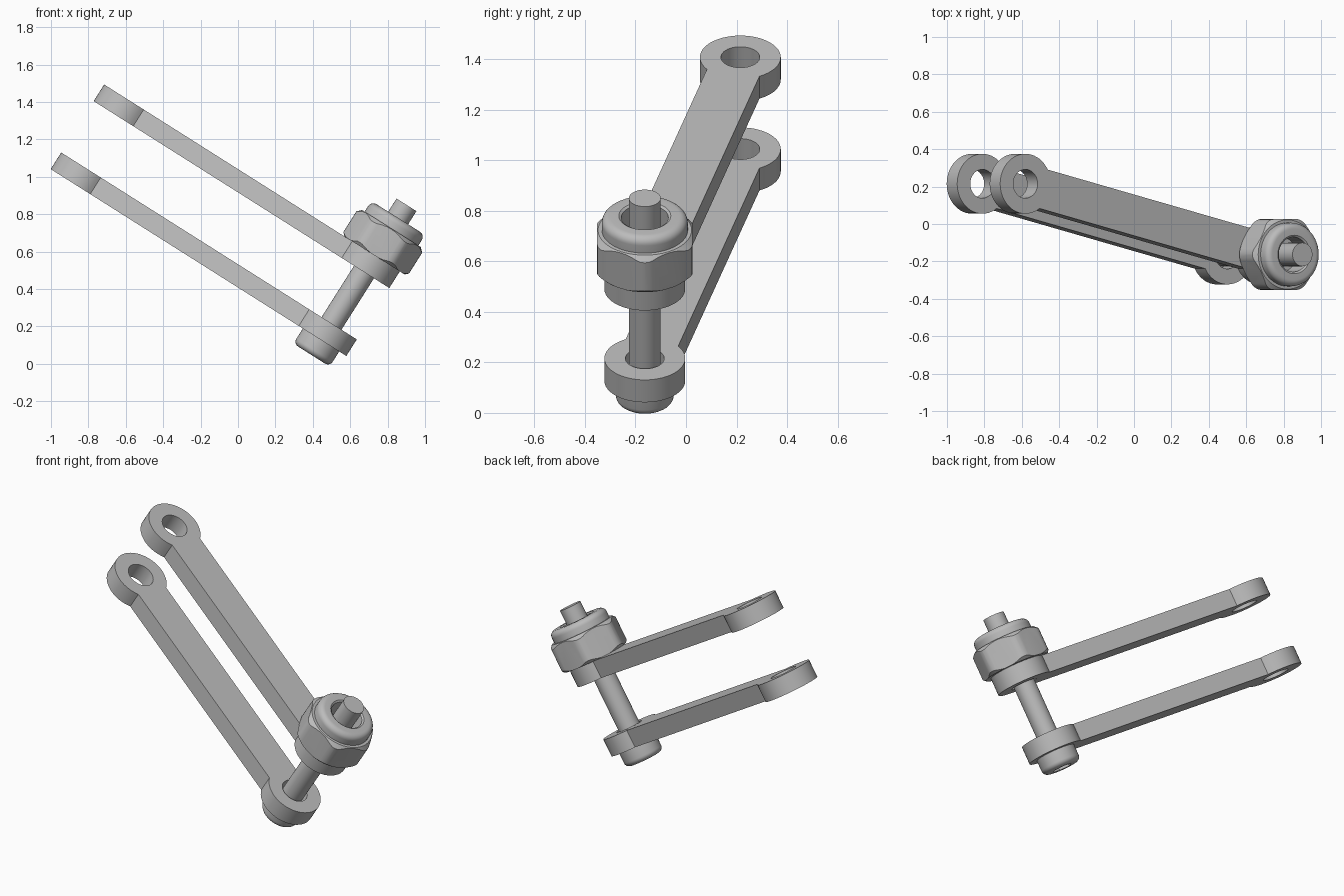
import bpy, bmesh
from math import sin, cos, pi, asin, atan2, hypot, radians
from mathutils import Matrix

if "Cube" in bpy.data.objects:
    bpy.data.objects.remove(bpy.data.objects["Cube"])

steel = bpy.data.materials.new("grey steel")
steel.use_nodes = True
GREY = (0.5, 0.5, 0.5, 1)
steel.diffuse_color = GREY
steel.node_tree.nodes["Principled BSDF"].inputs["Base Color"].default_value = GREY

# Assembly frame: local z is the bolt axis, origin on the lower link's top face
FRAME = Matrix.Translation((0.5, -0.163, 0.216)) @ Matrix.Rotation(radians(32.3), 4, 'Y')
THICK, GAP = 0.105, 0.43
EYE, HOLE, HALF_BAR, SHAFT = 0.16, 0.077, 0.107, 0.063
REACH, SIDE = -1.55, 0.378


def place(obj, matrix=Matrix()):
    obj.matrix_world = FRAME @ matrix
    obj.data.materials.clear()
    obj.data.materials.append(steel)
    bpy.ops.object.select_all(action='DESELECT')
    obj.select_set(True)
    bpy.context.view_layer.objects.active = obj
    bpy.ops.object.shade_smooth_by_angle(angle=radians(35))
    return obj


def new_object(name, bm):
    bmesh.ops.recalc_face_normals(bm, faces=bm.faces)
    mesh = bpy.data.meshes.new(name)
    bm.to_mesh(mesh)
    bm.free()
    obj = bpy.data.objects.new(name, mesh)
    bpy.context.collection.objects.link(obj)
    return obj


def lathe(name, profile, closed=False, steps=48):
    """Spin (radius, height) points about local z."""
    bm = bmesh.new()
    verts = [bm.verts.new((r, 0, z)) for r, z in profile]
    edges = [bm.edges.new(pair) for pair in zip(verts, verts[1:])]
    if closed:
        edges.append(bm.edges.new((verts[-1], verts[0])))
    bmesh.ops.spin(bm, geom=verts + edges, cent=(0, 0, 0), axis=(0, 0, 1),
                   angle=2 * pi, steps=steps, use_merge=True)
    bmesh.ops.remove_doubles(bm, verts=bm.verts, dist=1e-5)
    return new_object(name, bm)


def hex_prism(name, radius, bottom, top, turn, bevel=0):
    bm = bmesh.new()
    matrix = Matrix.Translation((0, 0, (bottom + top) / 2)) @ Matrix.Rotation(turn, 4, 'Z')
    bmesh.ops.create_cone(bm, cap_ends=True, segments=6, radius1=radius,
                          radius2=radius, depth=top - bottom, matrix=matrix)
    if bevel:
        uprights = [e for e in bm.edges if abs(e.verts[0].co.z - e.verts[1].co.z) > 0.01]
        bmesh.ops.bevel(bm, geom=uprights, offset=bevel, segments=4,
                        profile=0.5, affect='EDGES')
    return new_object(name, bm)


def boolean(obj, cutter, operation):
    mod = obj.modifiers.new("shape", 'BOOLEAN')
    mod.operation, mod.solver, mod.object = operation, 'EXACT', cutter
    bpy.context.view_layer.update()
    mesh = bpy.data.meshes.new_from_object(
        obj.evaluated_get(bpy.context.evaluated_depsgraph_get()))
    obj.modifiers.clear()
    obj.data = mesh
    bpy.data.objects.remove(cutter)


def arc(cx, radius, start, end, steps):
    return [(cx + radius * cos(start + (end - start) * i / steps),
             radius * sin(start + (end - start) * i / steps)) for i in range(steps + 1)]


# Links: a bar with a drilled round eye at each end
length = hypot(REACH, SIDE)
join = asin(HALF_BAR / EYE)
outline = arc(0, EYE, join, 2 * pi - join, 40) + arc(length, EYE, join - pi, pi - join, 40)
holes = [arc(x, HOLE, 0, 2 * pi, 40)[:-1] for x in (0, length)]


def link(name, top):
    curve = bpy.data.curves.new(name, 'CURVE')
    curve.dimensions, curve.fill_mode = '2D', 'BOTH'
    curve.extrude = THICK / 2
    for loop in [outline] + holes:
        spline = curve.splines.new('POLY')
        spline.points.add(len(loop) - 1)
        for point, (x, y) in zip(spline.points, loop):
            point.co = (x, y, 0, 1)
        spline.use_cyclic_u = True
    temp = bpy.data.objects.new("temp", curve)
    bpy.context.collection.objects.link(temp)
    bpy.context.view_layer.update()
    mesh = bpy.data.meshes.new_from_object(
        temp.evaluated_get(bpy.context.evaluated_depsgraph_get()))
    bpy.data.objects.remove(temp)
    bm = bmesh.new()
    bm.from_mesh(mesh)
    bmesh.ops.remove_doubles(bm, verts=bm.verts, dist=1e-5)
    place(new_object(name, bm), Matrix.Translation((0, 0, top - THICK / 2))
          @ Matrix.Rotation(atan2(SIDE, REACH), 4, 'Z'))


link("lower_link", 0)
link("upper_link", GAP)

# Bolt: domed head with a hex socket, and a plain shaft
dome = [(0.085 + 0.03 * cos(a), -0.17 - 0.03 * sin(a))
        for a in (i * pi / 12 for i in range(7))]
bolt = lathe("bolt", [(0, 0.75), (SHAFT, 0.75), (SHAFT, -THICK), (0.115, -THICK)]
             + dome + [(0, -0.2)])
boolean(bolt, hex_prism("socket_cutter", 0.06, -0.25, -0.155, pi / 2), 'DIFFERENCE')
place(bolt)

# Nut: hexagon with rounded corners, chamfered top and bottom by a turned solid
on_link = Matrix.Translation((0, 0, GAP))
nut = hex_prism("hex_nut", 0.218, 0, 0.17, pi / 2, bevel=0.035)
boolean(nut, lathe("chamfer_solid", [(0, -0.01), (0.18, -0.01), (0.216, 0.025),
                                     (0.216, 0.14), (0.175, 0.18), (0, 0.18)]), 'INTERSECT')
boolean(nut, lathe("bore_cutter", [(0, -0.1), (SHAFT, -0.1), (SHAFT, 0.11), (0.093, 0.11),
                                   (0.093, 0.3), (0, 0.3)]), 'DIFFERENCE')
place(nut, on_link)

# Locking collar: rounded ring on top of the nut
rim = [(0.137 + 0.033 * cos(a), 0.204 + 0.033 * sin(a))
       for a in (i * pi / 12 for i in range(7))]
collar = lathe("nut_collar", [(0.093, 0.16), (0.17, 0.16)] + rim
               + [(0.103, 0.237), (0.093, 0.23)], closed=True)
place(collar, on_link)
